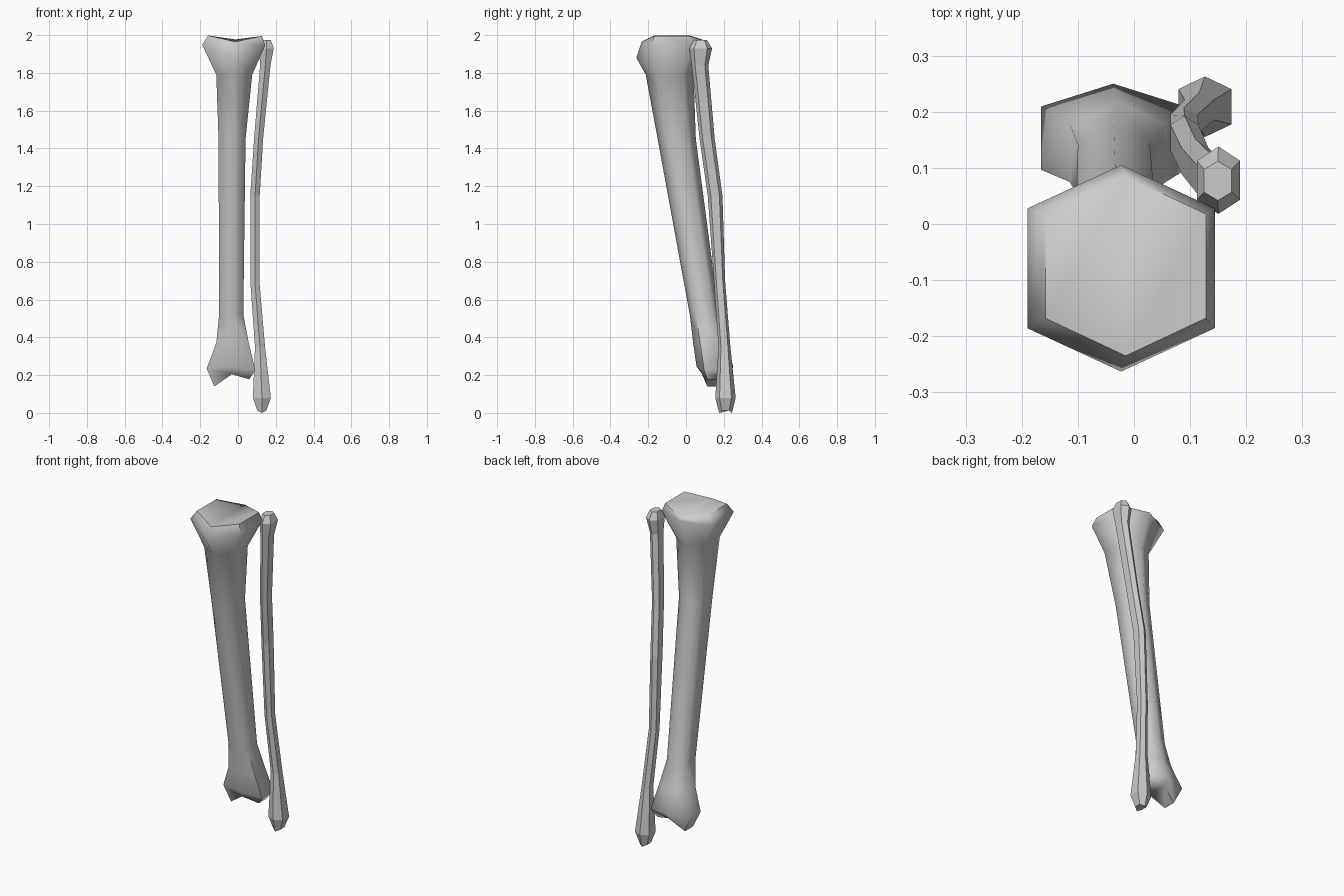
import bpy, bmesh, math

if "Cube" in bpy.data.objects:
    bpy.data.objects.remove(bpy.data.objects["Cube"])


def hex_ring(z, x0, x1, y0, y1, dz=(0, 0, 0, 0)):
    """Six-sided section with points to front and back; dz lifts back, left, front, right."""
    cx, cy, rx, ry = (x0 + x1) / 2, (y0 + y1) / 2, (x1 - x0) / 2, (y1 - y0) / 2
    back, left, front, right = dz
    s = 0.58 * ry
    return [(cx, y1, z + back), (x0, cy + s, z + left), (x0, cy - s, z + left),
            (cx, y0, z + front), (x1, cy - s, z + right), (x1, cy + s, z + right)]


def loft_bone(name, sections, split_caps=False):
    bm = bmesh.new()
    rings = [[bm.verts.new(p) for p in hex_ring(*s)] for s in sections]
    for a, b in zip(rings, rings[1:]):
        for i in range(6):
            j = (i + 1) % 6
            bm.faces.new((a[i], a[j], b[j], b[i]))
    for r in (rings[0], rings[-1]):
        if split_caps:  # crease running front to back
            bm.faces.new((r[0], r[1], r[2], r[3]))
            bm.faces.new((r[3], r[4], r[5], r[0]))
        else:
            bm.faces.new(r)
    bmesh.ops.recalc_face_normals(bm, faces=bm.faces)
    me = bpy.data.meshes.new(name)
    bm.to_mesh(me)
    bm.free()
    ob = bpy.data.objects.new(name, me)
    bpy.context.collection.objects.link(ob)
    return ob


# thick shin bone: folded plateau, flared head, slim shaft, flared foot
shin = loft_bone("shin_bone", [
    (1.97, -0.158, 0.128, -0.235, 0.085, (0.007, 0.028, -0.005, 0.025)),
    (1.945, -0.19, 0.144, -0.263, 0.105, (0.02, 0.005, -0.065, 0)),
    (1.79, -0.115, 0.075, -0.213, 0.04),
    (1.45, -0.103, 0.04, -0.15, 0.052),
    (0.52, -0.1, 0.028, 0.02, 0.175),
    (0.37, -0.115, 0.057, 0.038, 0.215),
    (0.235, -0.166, 0.092, 0.056, 0.25, (0.01, 0, 0.01, -0.01)),
    (0.2, -0.125, 0.06, 0.085, 0.215, (0.005, -0.06, 0.005, -0.022)),
], split_caps=True)

# thin, flat-faceted calf bone bowing beside it
loft_bone("calf_bone", [
    (1.973, 0.125, 0.174, 0.042, 0.112),
    (1.93, 0.112, 0.189, 0.018, 0.138),
    (1.84, 0.117, 0.172, 0.03, 0.118),
    (1.45, 0.085, 0.133, 0.072, 0.152),
    (1.15, 0.065, 0.115, 0.115, 0.193),
    (0.7, 0.065, 0.113, 0.148, 0.207),
    (0.35, 0.09, 0.143, 0.172, 0.235),
    (0.08, 0.079, 0.174, 0.155, 0.263),
    (0.012, 0.102, 0.15, 0.175, 0.243, (-0.012, 0, -0.012, 0)),
])

# smooth the shin bone, keeping its rims crisp
bpy.ops.object.select_all(action='DESELECT')
shin.select_set(True)
bpy.context.view_layer.objects.active = shin
bpy.ops.object.shade_smooth_by_angle(angle=math.radians(65))
